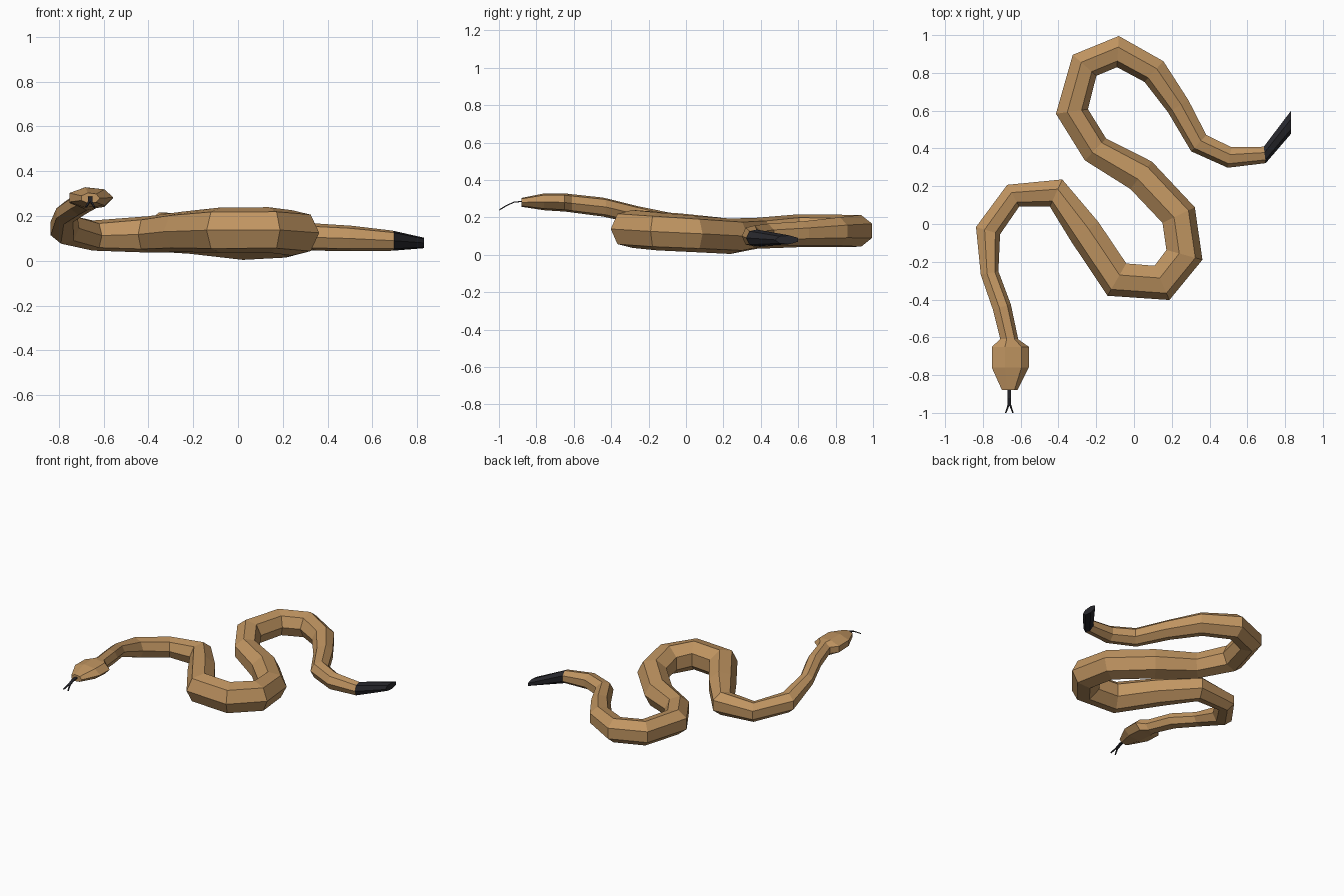
import bpy, bmesh, math
from mathutils import Vector

if "Cube" in bpy.data.objects:
    bpy.data.objects.remove(bpy.data.objects["Cube"])

SIDES = 7


def material(name, rgb):
    m = bpy.data.materials.new(name)
    m.diffuse_color = (*rgb, 1)
    m.use_nodes = True
    m.node_tree.nodes["Principled BSDF"].inputs["Base Color"].default_value = m.diffuse_color
    return m


tan = material("tan_scales", (0.53, 0.30, 0.12))
dark = material("dark_skin", (0.02, 0.02, 0.025))


def make_object(name, bm, mat):
    bmesh.ops.recalc_face_normals(bm, faces=bm.faces)
    mesh = bpy.data.meshes.new(name)
    bm.to_mesh(mesh)
    bm.free()
    mesh.materials.append(mat)
    ob = bpy.data.objects.new(name, mesh)
    bpy.context.collection.objects.link(ob)
    return ob


def ring(centre, along, wide, high):
    """Seven-sided section, one corner pointing to the right of travel."""
    c, t = Vector(centre), Vector((along[0], along[1], 0)).normalized()
    right = Vector((t.y, -t.x, 0))
    angles = [2 * math.pi * i / SIDES for i in range(SIDES)]
    return [c + right * wide * math.cos(a) + Vector((0, 0, high * math.sin(a)))
            for a in angles]


def loft(name, rings, mat, cap_first=False, cap_last=False):
    bm = bmesh.new()
    loops = [[bm.verts.new(p) for p in r] for r in rings]
    for a, b in zip(loops, loops[1:]):
        for i in range(SIDES):
            j = (i + 1) % SIDES
            bm.faces.new((a[i], a[j], b[j], b[i]))
    if cap_first:
        bm.faces.new(loops[0])
    if cap_last:
        bm.faces.new(loops[-1])
    return make_object(name, bm, mat)


# Body path from neck to tail: x, y, z, radius
path = [
    (-0.663, -0.61, 0.275, 0.050), (-0.702, -0.44, 0.255, 0.052),
    (-0.767, -0.26, 0.212, 0.050), (-0.776, -0.034, 0.145, 0.070),
    (-0.641, 0.153, 0.113, 0.069), (-0.411, 0.168, 0.118, 0.083),
    (-0.257, -0.038, 0.130, 0.093), (-0.088, -0.29, 0.137, 0.104),
    (0.146, -0.307, 0.138, 0.104), (0.262, -0.162, 0.125, 0.104),
    (0.232, 0.045, 0.112, 0.100), (0.035, 0.254, 0.099, 0.097),
    (-0.207, 0.392, 0.115, 0.085), (-0.333, 0.595, 0.128, 0.090),
    (-0.265, 0.843, 0.128, 0.088), (-0.085, 0.917, 0.128, 0.087),
    (0.108, 0.81, 0.125, 0.078), (0.237, 0.625, 0.115, 0.066),
    (0.345, 0.43, 0.106, 0.062), (0.507, 0.355, 0.100, 0.058),
    (0.692, 0.368, 0.090, 0.046),
]
points = ([Vector((-0.663, -0.76))] + [Vector(p[:2]) for p in path]
          + [Vector((0.88, 0.40))])
body_rings = []
for i, (x, y, z, r) in enumerate(path):
    before = (points[i + 1] - points[i]).normalized()
    after = (points[i + 2] - points[i + 1]).normalized()
    along = (0, 1) if i == 0 else before + after
    body_rings.append(ring((x, y, z), along, r, r))
loft("body", body_rings, tan)

# Flattened head, nose first: y, z, half width, half height
head = [(-0.88, 0.28, 0.043, 0.024), (-0.76, 0.283, 0.103, 0.046),
        (-0.65, 0.28, 0.103, 0.050)]
head_rings = [ring((-0.66, y, z), (0, 1), w, h) for y, z, w, h in head]
loft("head", head_rings + [body_rings[0]], tan, cap_first=True)

# Dark tail tip, flattened at the end
tail_end = ring((0.83, 0.54, 0.08), (1, 0), 0.064, 0.024)
loft("tail_tip", [body_rings[-1], tail_end], dark, cap_last=True)

# Forked tongue: a drooping strip with two prongs
bm = bmesh.new()
stem = [[bm.verts.new((-0.66 + s * 0.010, y, z)) for s in (-1, 0, 1)]
        for y, z in ((-0.87, 0.286), (-0.92, 0.281), (-0.96, 0.263))]
for a, b in zip(stem, stem[1:]):
    for i in (0, 1):
        bm.faces.new((a[i], a[i + 1], b[i + 1], b[i]))
for s, outer in ((-1, stem[-1][0]), (1, stem[-1][2])):
    tips = [bm.verts.new((-0.66 + s * d, -0.998, 0.24)) for d in (0.022, 0.015)]
    bm.faces.new((stem[-1][1], outer, *tips))
tongue = make_object("tongue", bm, dark)
thick = tongue.modifiers.new("thickness", "SOLIDIFY")
thick.thickness = 0.006
thick.offset = 0
